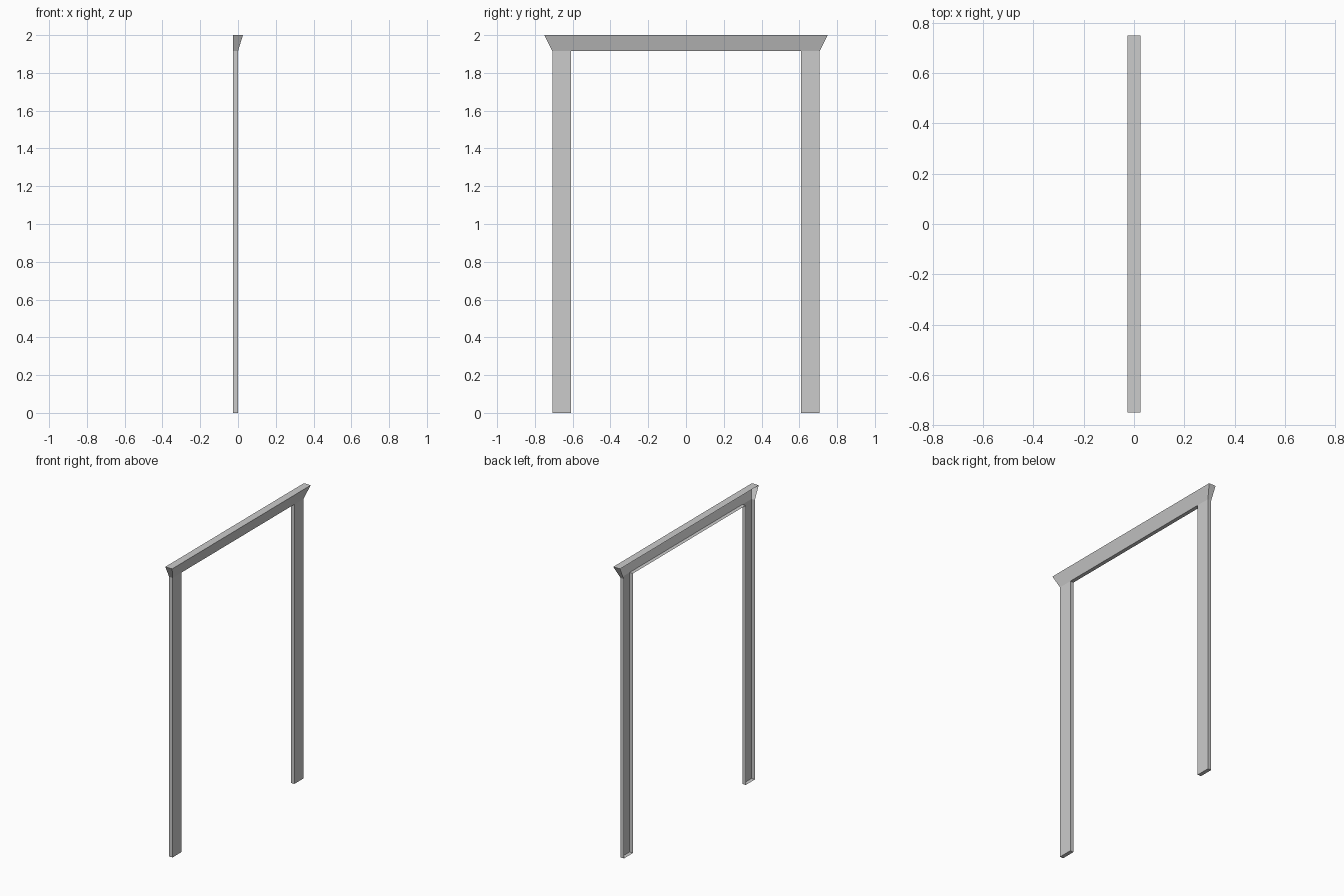
import bpy
import bmesh

if "Cube" in bpy.data.objects:
    bpy.data.objects.remove(bpy.data.objects["Cube"])

BACK, FRONT, LIP = -0.026, 0.0, 0.026     # x depths
INNER, OUTER, FLARE = 0.61, 0.708, 0.75   # y distances from centre
SPRING, TOP = 1.915, 2.0                  # z heights

# Outline of the frame in (y, z), one half mirrored to the other
half = [(INNER, SPRING), (INNER, 0), (OUTER, 0), (OUTER, SPRING), (FLARE, TOP)]
outline = half + [(-y, z) for y, z in reversed(half)]
n = len(outline)

bm = bmesh.new()
front = [bm.verts.new((LIP if z == TOP else FRONT, y, z)) for y, z in outline]
back = [bm.verts.new((BACK, y, z)) for y, z in outline]

# Side walls around the whole outline; the wall side stays open
for i in range(n):
    j = (i + 1) % n
    bm.faces.new((front[i], back[i], back[j], front[j]))

# Front faces: two flat posts and the forward-leaning header
for ids in ((0, 1, 2, 3), (6, 7, 8, 9), (9, 0, 3, 4, 5, 6)):
    bm.faces.new([front[i] for i in ids])

bmesh.ops.recalc_face_normals(bm, faces=bm.faces)
bm.faces.ensure_lookup_table()
if bm.faces[n].normal.x < 0:
    bmesh.ops.reverse_faces(bm, faces=bm.faces)

mesh = bpy.data.meshes.new("door_casing")
bm.to_mesh(mesh)
bm.free()
bpy.context.collection.objects.link(bpy.data.objects.new("door_casing", mesh))
